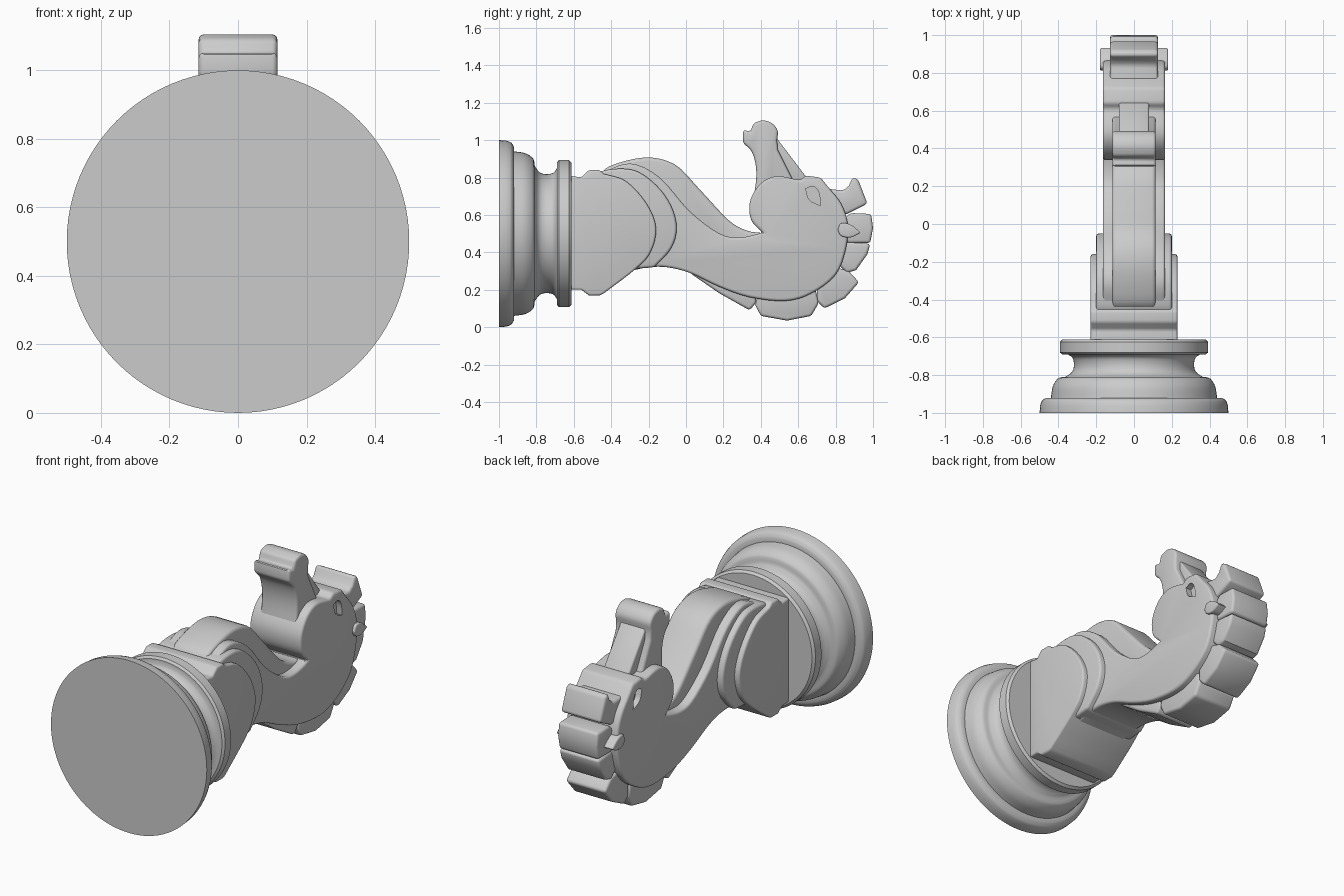
import bpy
import bmesh
import math
from mathutils import Vector, Matrix

default_cube = bpy.data.objects.get("Cube")
if default_cube:
    bpy.data.objects.remove(default_cube, do_unlink=True)

# Single plain material
grey = bpy.data.materials.new("plain grey")
grey.use_nodes = True
grey_value = (0.6, 0.6, 0.6, 1)
grey.diffuse_color = grey_value
grey.node_tree.nodes["Principled BSDF"].inputs["Base Color"].default_value = grey_value


def smooth_run(points, steps=4):
    """Catmull-Rom points through an open run; its ends stay corners."""
    pts = [Vector(p) for p in points]
    if len(pts) < 3:
        return pts
    padded = [2 * pts[0] - pts[1]] + pts + [2 * pts[-1] - pts[-2]]
    result = []
    for a, b, c, d in zip(padded, padded[1:], padded[2:], padded[3:]):
        for step in range(steps):
            t = step / steps
            result.append(0.5 * (2 * b + (c - a) * t
                                 + (2 * a - 5 * b + 4 * c - d) * t ** 2
                                 + (3 * b - a - 3 * c + d) * t ** 3))
    return result + [pts[-1]]


def outline_from(runs):
    """Join runs into one outline, dropping repeated points."""
    outline = []
    for run in runs:
        for point in smooth_run(run):
            if not outline or (point - outline[-1]).length > 0.002:
                outline.append(point)
    return outline


def make_object(name, bm):
    bmesh.ops.recalc_face_normals(bm, faces=bm.faces[:])
    mesh = bpy.data.meshes.new(name)
    bm.to_mesh(mesh)
    bm.free()
    mesh.materials.append(grey)
    obj = bpy.data.objects.new(name, mesh)
    bpy.context.collection.objects.link(obj)
    return obj


def finish(obj):
    """Apply the modifiers, then smooth all but the sharp edges."""
    bpy.ops.object.select_all(action="DESELECT")
    obj.select_set(True)
    bpy.context.view_layer.objects.active = obj
    bpy.ops.object.convert(target="MESH")
    bpy.ops.object.shade_smooth_by_angle(angle=math.radians(35))


def slab(name, runs, half, round_edge=0.015, centre=0.0):
    """Extrude a side outline (y, z) across x and round its rims."""
    outline = outline_from(runs)
    if (outline[0] - outline[-1]).length < 0.002:
        outline.pop()
    bm = bmesh.new()
    face = bm.faces.new([bm.verts.new((centre - half, p.x, p.y)) for p in outline])
    extruded = bmesh.ops.extrude_face_region(bm, geom=[face])
    moved = [v for v in extruded["geom"] if isinstance(v, bmesh.types.BMVert)]
    bmesh.ops.translate(bm, verts=moved, vec=(2 * half, 0, 0))
    obj = make_object(name, bm)
    if round_edge:
        bevel = obj.modifiers.new("rounded rims", "BEVEL")
        bevel.width = round_edge
        bevel.segments = 3
        bevel.limit_method = "ANGLE"
        bevel.angle_limit = math.radians(40)
        bevel.use_clamp_overlap = False
    return obj


# Turned base, spun about the long axis
base_runs = [
    [(-1, 0), (-1, .5)],
    [(-.96, .497), (-.935, .487), (-.92, .465)],
    [(-.92, .44), (-.86, .43), (-.82, .405), (-.81, .38)],
    [(-.81, .365), (-.785, .33), (-.75, .318), (-.71, .325), (-.69, .35)],
    [(-.69, .38), (-.68, .393)],
    [(-.625, .393), (-.612, .38)],
    [(-.612, 0), (-.612, 0)],
]
bm = bmesh.new()
ring = [bm.verts.new((p.y, p.x, .5)) for p in outline_from(base_runs)]
edges = [bm.edges.new(pair) for pair in zip(ring, ring[1:])]
bmesh.ops.spin(bm, geom=ring + edges, cent=(0, 0, .5), axis=(0, 1, 0),
               angle=2 * math.pi, steps=96, use_duplicate=False)
bmesh.ops.remove_doubles(bm, verts=bm.verts[:], dist=0.0005)
finish(make_object("turned_base", bm))

# Stepped chest plates
finish(slab("chest_block", [
    [(-.62, .81), (-.56, .80)],
    [(-.52, .84), (-.46, .84)],
    [(-.44, .82), (-.32, .78), (-.21, .66), (-.16, .53), (-.19, .40), (-.27, .31), (-.44, .18)],
    [(-.46, .17), (-.52, .17)],
    [(-.56, .20), (-.62, .20)],
], .23, 0.012))
finish(slab("chest_step", [
    [(-.5, .8), (-.43, .84), (-.28, .84), (-.16, .76), (-.08, .65), (-.05, .53), (-.08, .42), (-.17, .32)],
    [(-.3, .31), (-.5, .31)],
], .20))

# Neck and head plate
head = slab("neck_and_head", [
    [(-.46, .82), (-.3, .875), (-.14, .80), (.02, .62), (.18, .50), (.29, .48), (.41, .505)],
    [(.41, .505), (.35, .57), (.34, .66), (.375, .74), (.43, .79), (.5, .807), (.61, .785)],
    [(.64, .81), (.72, .80)],
    [(.76, .75), (.83, .66), (.865, .55), (.855, .42), (.8, .28), (.67, .18), (.53, .14),
     (.34, .16), (.18, .215), (.02, .29), (-.1, .32), (-.2, .32), (-.3, .30)],
    [(-.46, .3), (-.46, .5)],
], .165)

# Sunken eyes, cut from both cheeks
cutters = []
for side in (-1, 1):
    cutter = slab("eye_cutter", [
        [(.64, .74), (.68, .752), (.71, .72), (.72, .65)],
        [(.72, .65), (.66, .68), (.64, .74)],
    ], .04, 0, side * .17)
    cutter.hide_render = True
    cut = head.modifiers.new("eye pit", "BOOLEAN")
    cut.operation = "DIFFERENCE"
    cut.object = cutter
    cutters.append(cutter)
finish(head)
for cutter in cutters:
    bpy.data.objects.remove(cutter, do_unlink=True)

# Narrow crest along the throat
finish(slab("neck_crest", [
    [(-.46, .8), (-.41, .86), (-.22, .907), (-.06, .87), (.07, .74), (.23, .57), (.33, .515), (.41, .505)],
    [(.4, .4), (.2, .4)],
    [(-.3, .6), (-.46, .7)],
], .115, 0.02))

# Muzzle with open mouth, and nose bridge
finish(slab("muzzle", [
    [(.36, .68), (.375, .79), (.372, .87), (.35, .94), (.305, .985)],
    [(.305, 1.055), (.345, 1.045)],
    [(.36, 1.09), (.41, 1.105), (.46, 1.09), (.49, 1.05), (.487, 1.0)],
    [(.49, .95), (.58, .77)],
    [(.55, .65), (.45, .6)],
], .115))
finish(slab("nose_bridge", [
    [(.47, 1.03), (.645, .80)],
    [(.6, .7), (.45, .7)],
], .08, 0.01))

# Mane locks: straight-sided blocks with rounded rims
mane_locks = [
    [(.02, .29), (.18, .18), (.34, .09), (.375, .13), (.37, .3), (.1, .35)],
    [(.37, .12), (.40, .06), (.54, .035), (.67, .06), (.71, .13), (.68, .25), (.4, .25)],
    [(.70, .14), (.74, .10), (.85, .155), (.925, .24), (.87, .3), (.7, .35)],
    [(.86, .29), (.91, .305), (.97, .39), (.985, .445), (.87, .455), (.75, .4)],
    [(.87, .45), (.985, .45), (1.0, .53), (.99, .605), (.88, .61), (.75, .5)],
    [(.76, .74), (.84, .73), (.87, .755), (.89, .80), (.92, .79), (.97, .66), (.86, .605), (.7, .62)],
]
for number, lock in enumerate(mane_locks, 1):
    finish(slab(f"mane_lock_{number}", [[point] for point in lock], .127))

# Leaf-shaped ears, proud of both cheeks
finish(slab("ears", [
    [(.81, .52), (.83, .555), (.88, .548), (.935, .505)],
    [(.935, .505), (.88, .48), (.83, .488), (.81, .52)],
], .18, 0.008))
